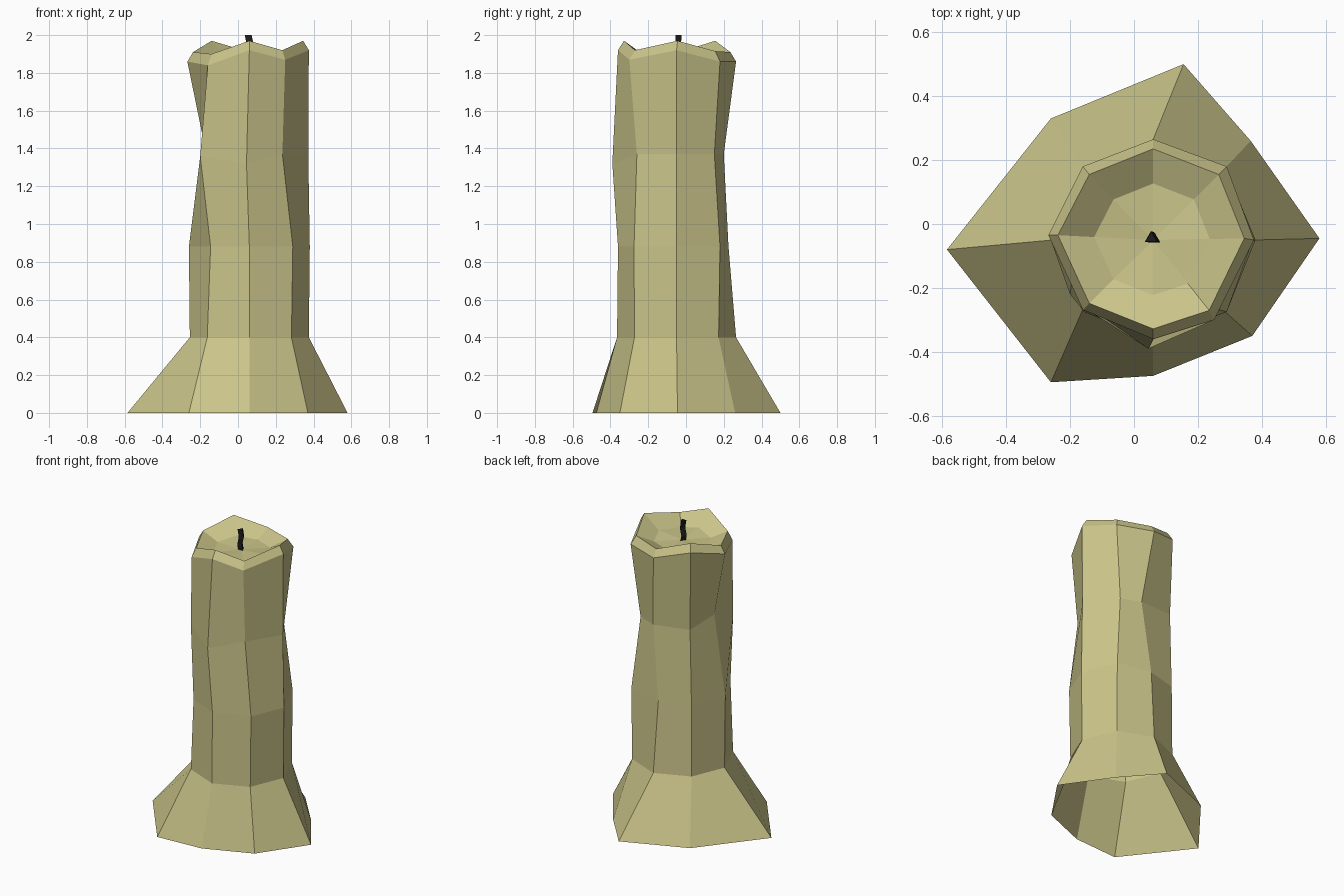
import bpy
import bmesh
from math import cos, sin, pi

old = bpy.data.objects.get("Cube")
if old:
    bpy.data.objects.remove(old, do_unlink=True)


def material(name, rgb):
    m = bpy.data.materials.new(name)
    m.use_nodes = True
    m.diffuse_color = (*rgb, 1)
    m.node_tree.nodes["Principled BSDF"].inputs["Base Color"].default_value = (*rgb, 1)
    return m


def loft(name, rings, mat, tip=None, cap=False):
    """Bridge rings of points with quads; optionally close the last ring."""
    bm = bmesh.new()
    loops = [[bm.verts.new(p) for p in ring] for ring in rings]
    n = len(loops[0])
    for a, b in zip(loops, loops[1:]):
        for i in range(n):
            j = (i + 1) % n
            bm.faces.new((a[i], a[j], b[j], b[i]))
    last = loops[-1]
    if tip:
        t = bm.verts.new(tip)
        for i in range(n):
            bm.faces.new((last[i], last[(i + 1) % n], t))
    elif cap:
        bm.faces.new(last)
    me = bpy.data.meshes.new(name)
    bm.to_mesh(me)
    bm.free()
    me.materials.append(mat)
    ob = bpy.data.objects.new(name, me)
    bpy.context.collection.objects.link(ob)
    return ob


def circle(x, y, z, r, n, turn=0):
    return [(x + r * cos(turn + 2 * pi * i / n), y + r * sin(turn + 2 * pi * i / n), z)
            for i in range(n)]


wax = material("pale yellow wax", (0.60, 0.56, 0.255))
char = material("charred wick", (0.012, 0.012, 0.012))
CX, CY = 0.06, -0.05

# Rings run counter-clockwise from the +x corner
foot = [(0.58, -0.045, 0), (0.365, 0.26, 0), (0.155, 0.5, 0), (-0.26, 0.33, 0),
        (-0.585, -0.08, 0), (-0.26, -0.495, 0), (0.06, -0.475, 0), (0.37, -0.35, 0)]
ankle = circle(CX, CY, 0.4, 0.315, 8)
middle = [(0.38, -0.05, 0.88), (0.285, 0.18, 0.88), (0.05, 0.225, 0.88), (-0.16, 0.17, 0.88),
          (-0.26, -0.05, 0.88), (-0.145, -0.27, 0.88), (0.06, -0.36, 0.88), (0.29, -0.275, 0.88)]
waist = [(0.372, -0.05, 1.37), (0.236, 0.15, 1.37), (0.107, 0.2, 1.37), (-0.148, 0.168, 1.39),
         (-0.178, -0.05, 1.42), (-0.2, -0.22, 1.36), (0.045, -0.39, 1.32), (0.235, -0.26, 1.37)]
shoulder = [(0.375, -0.05, 1.92), (0.29, 0.18, 1.86), (0.06, 0.265, 1.86), (-0.16, 0.18, 1.92),
            (-0.268, -0.035, 1.86), (-0.16, -0.268, 1.84), (0.06, -0.36, 1.92), (0.25, -0.3, 1.87)]
rim = [(0.345, -0.045, 1.97), (0.265, 0.155, 1.915), (0.06, 0.235, 1.91), (-0.14, 0.155, 1.97),
       (-0.238, -0.035, 1.91), (-0.14, -0.248, 1.9), (0.06, -0.328, 1.97), (0.235, -0.27, 1.92)]
# Melted hollow: the rim shrunk towards the wick and lowered
hollow = [(CX + 0.62 * (x - CX), CY + 0.62 * (y - CY), 1.87 + 0.25 * (z - 1.93))
          for x, y, z in rim]

loft("candle_body", [foot, ankle, middle, waist, shoulder, rim, hollow], wax,
     tip=(CX, CY, 1.865))

# Crooked three-sided wick
path = [(0.06, -0.045, 1.85), (0.052, -0.045, 1.9), (0.064, -0.047, 1.95), (0.054, -0.045, 2.0)]
loft("wick", [circle(x, y, z, 0.021, 3, pi / 2) for x, y, z in path], char, cap=True)
